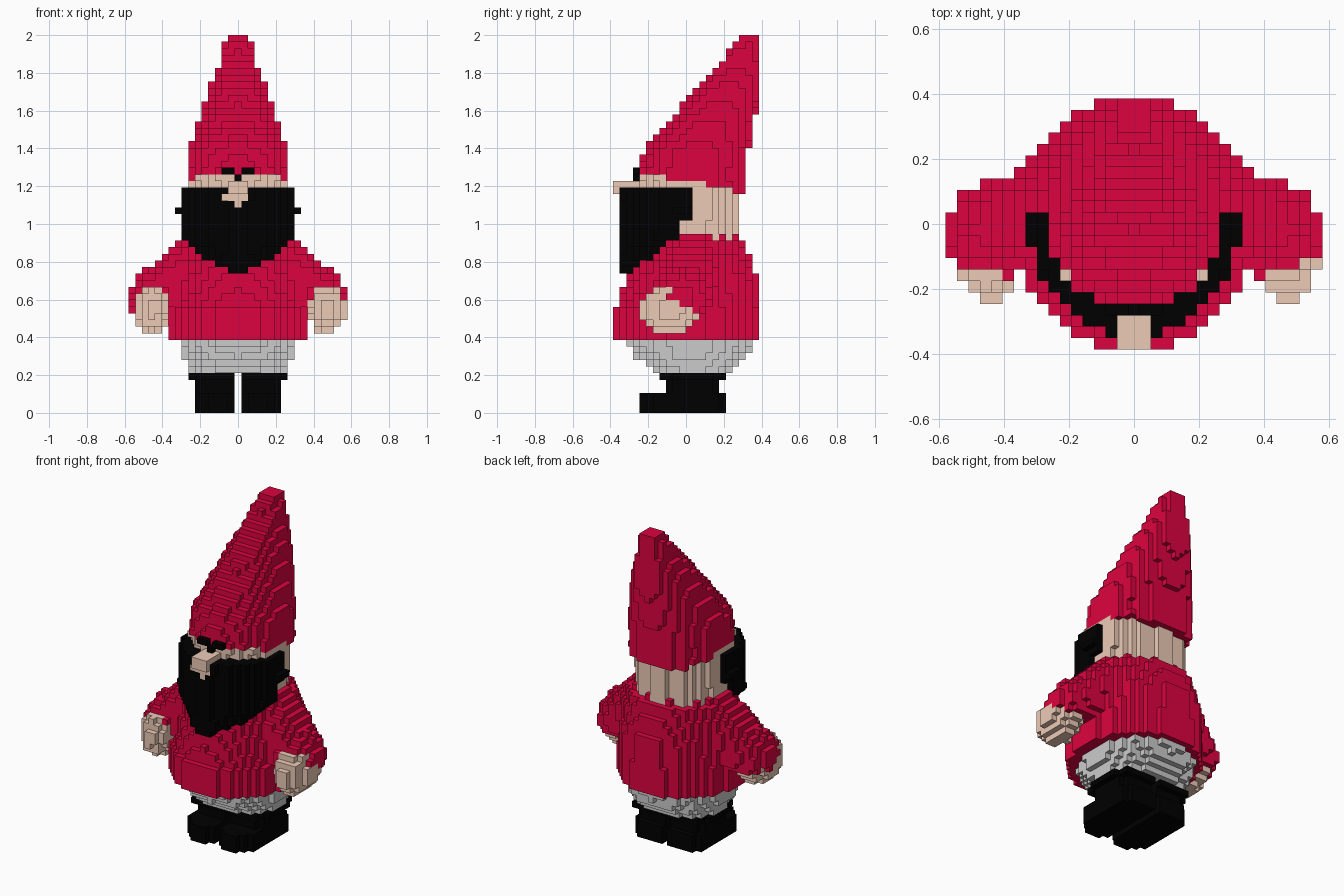
import bpy, bmesh
from mathutils import Vector

if "Cube" in bpy.data.objects:
    bpy.data.objects.remove(bpy.data.objects["Cube"])

V = 2 / 57                      # block size: 57 layers tall
cells = {}                      # (i, j, k) -> part name, first part placed wins


def ok(i, j, k, part, test):
    if test:
        cells.setdefault((i, j, k), part)


def profile(keys, k):
    """Interpolate (half width, front y, back y) between keyed layers."""
    for a, b in zip(keys, keys[1:]):
        if a[0] <= k <= b[0]:
            t = (k - a[0]) / (b[0] - a[0])
            return [a[n] + (b[n] - a[n]) * t for n in (1, 2, 3)]


def lathe(part, keys, p=2.0, keep=lambda i, j, k: True):
    """Stack of superellipse layers, in block units."""
    for k in range(keys[0][0], keys[-1][0] + 1):
        w, y0, y1 = profile(keys, k)
        c, h = (y0 + y1) / 2, (y1 - y0) / 2
        for i in range(-12, 13):
            for j in range(-12, 11):
                inside = abs(i / w) ** p + abs((j + .5 - c) / h) ** p <= 1
                ok(i, j, k, part, inside and keep(i, j, k))


def box(part, i0, i1, j0, j1, k0, k1):
    for i in range(i0, i1 + 1):
        for j in range(j0, j1 + 1):
            for k in range(k0, k1 + 1):
                ok(i, j, k, part, True)


def blob(part, test):
    """Free-form volume from a test on block centres in model units."""
    for i in range(-16, 17):
        for j in range(-12, 12):
            for k in range(10, 30):
                ok(i, j, k, part, test(Vector((i * V, (j + .5) * V, (k + .5) * V))))


# eyes and brow
for s in (-1, 1):
    box("eyes", min(s, 2 * s), max(s, 2 * s), -8, -7, 36, 36)
box("eyes", 0, 0, -8, -7, 35, 35)

# nose
box("nose", -1, 1, -11, -7, 33, 34)
box("nose", -2, 1, -10, -7, 32, 32)
box("nose", 0, 0, -10, -7, 31, 31)

# leaning hat, with the brim lower at the back
brim = {33: 7, 34: 3, 35: -3}
lathe("hat", [(33, 7.7, -7.2, 9.2), (36, 7.6, -7.2, 9.2), (39, 7.5, -6.4, 9.4), (43, 6.3, -3, 10.1),
              (48, 4.6, 1.1, 11.2), (53, 2.6, 5.6, 11.3), (56, 1.8, 7.8, 11.2)],
      2.2, lambda i, j, k: j >= brim.get(k, -12))

# beard wrapping the front half of the head
lathe("beard", [(21, 2.2, -10.2, 6), (22, 4.8, -10.2, 9), (23, 6.2, -10, 9), (24, 7.2, -9.6, 9),
                (25, 8.2, -9.6, 9), (26, 8.8, -9.6, 9), (27, 8.7, -9.6, 9), (33, 8.6, -9.7, 9)],
      2.2, lambda i, j, k: j <= (0 if k >= 29 else -2 if k >= 26 else -4))
for s in (-9, 9):
    box("beard", s, s, -2, 0, 30, 30)

# head
lathe("head", [(26, 7.2, -6, 7.6), (29, 7.5, -6.5, 7.6), (35, 7.5, -6.9, 7.6)], 2.3)

# hands
for s in (-1, 1):
    c = Vector((s * (.472 if s > 0 else .452), -.083, .553))
    blob("hands", lambda q: ((q.x - c.x) / .1) ** 2 + ((q.y - c.y) / .158) ** 2
         + ((q.z - c.z) / .135) ** 2 <= 1)

# jacket body
lathe("jacket", [(11, 10.5, -11, 11), (15, 10.5, -11, 11), (16, 9.8, -10.2, 11), (19, 9.6, -9.2, 11),
                 (22, 9.5, -8, 10.2), (25, 8.8, -6, 9), (26, 7.5, -4, 8)])


# sleeves: tapered capsules from the shoulder
def sleeve(q):
    a, b = Vector((.2, .04, .79)), Vector((.435, -.02, .61))
    q = Vector((abs(q.x), q.y, q.z))
    t = max(0, min(1, (q - a).dot(b - a) / (b - a).length_squared))
    return q.z > .52 and (q - a.lerp(b, t)).length <= .175 - .03 * t


blob("jacket", sleeve)

# trousers
lathe("trousers", [(6, 7.5, -5.2, 7.1), (8, 8.3, -7.5, 9), (10, 8.6, -9.1, 10)], 2.1)

# boots with clipped corners
for s in (-1, 1):
    def half(a, b, *r):
        box("boots", min(s * a, s * b), max(s * a, s * b), *r)
    half(1, 5, -6, 5, 0, 2)
    half(6, 6, -5, 4, 0, 2)
    half(2, 4, -7, -7, 0, 2)
    half(1, 5, -3, 4, 3, 4)
    half(6, 6, -2, 3, 3, 4)
    half(1, 6, -4, 5, 5, 5)
    half(7, 7, -2, 3, 5, 5)

# skin each part: only faces not covered by another block
RED, SKIN, BLACK = (.72, .001, .05, 1), (.85, .6, .47, 1), (0, 0, 0, 1)
colours = {"eyes": BLACK, "nose": SKIN, "hat": RED, "beard": BLACK, "head": SKIN,
           "hands": SKIN, "jacket": RED, "trousers": None, "boots": BLACK}
mats = {}
for part, col in colours.items():
    bm = bmesh.new()
    for pos in [c for c, n in cells.items() if n == part]:
        centre = Vector((pos[0], pos[1] + .5, pos[2] + .5))
        for axis in range(3):
            for sign in (-1, 1):
                n = Vector((0, 0, 0))
                n[axis] = sign
                if tuple(int(pos[m] + n[m]) for m in range(3)) in cells:
                    continue
                u = Vector((0, 0, 0))
                u[(axis + 1) % 3] = .5
                w = n.cross(u)
                f = centre + n * .5
                bm.faces.new([bm.verts.new(q * V) for q in (f - u - w, f + u - w, f + u + w, f - u + w)])
    bmesh.ops.remove_doubles(bm, verts=bm.verts, dist=V / 10)
    mesh = bpy.data.meshes.new(part)
    bm.to_mesh(mesh)
    bm.free()
    if col:
        if col not in mats:
            mats[col] = bpy.data.materials.new({RED: "red", SKIN: "skin", BLACK: "black"}[col])
            mats[col].diffuse_color = col
        mesh.materials.append(mats[col])
    bpy.context.collection.objects.link(bpy.data.objects.new(part, mesh))

for m in bpy.data.materials:
    if m.users and not m.is_grease_pencil:
        m.use_nodes = True
        m.node_tree.nodes["Principled BSDF"].inputs["Base Color"].default_value = m.diffuse_color
